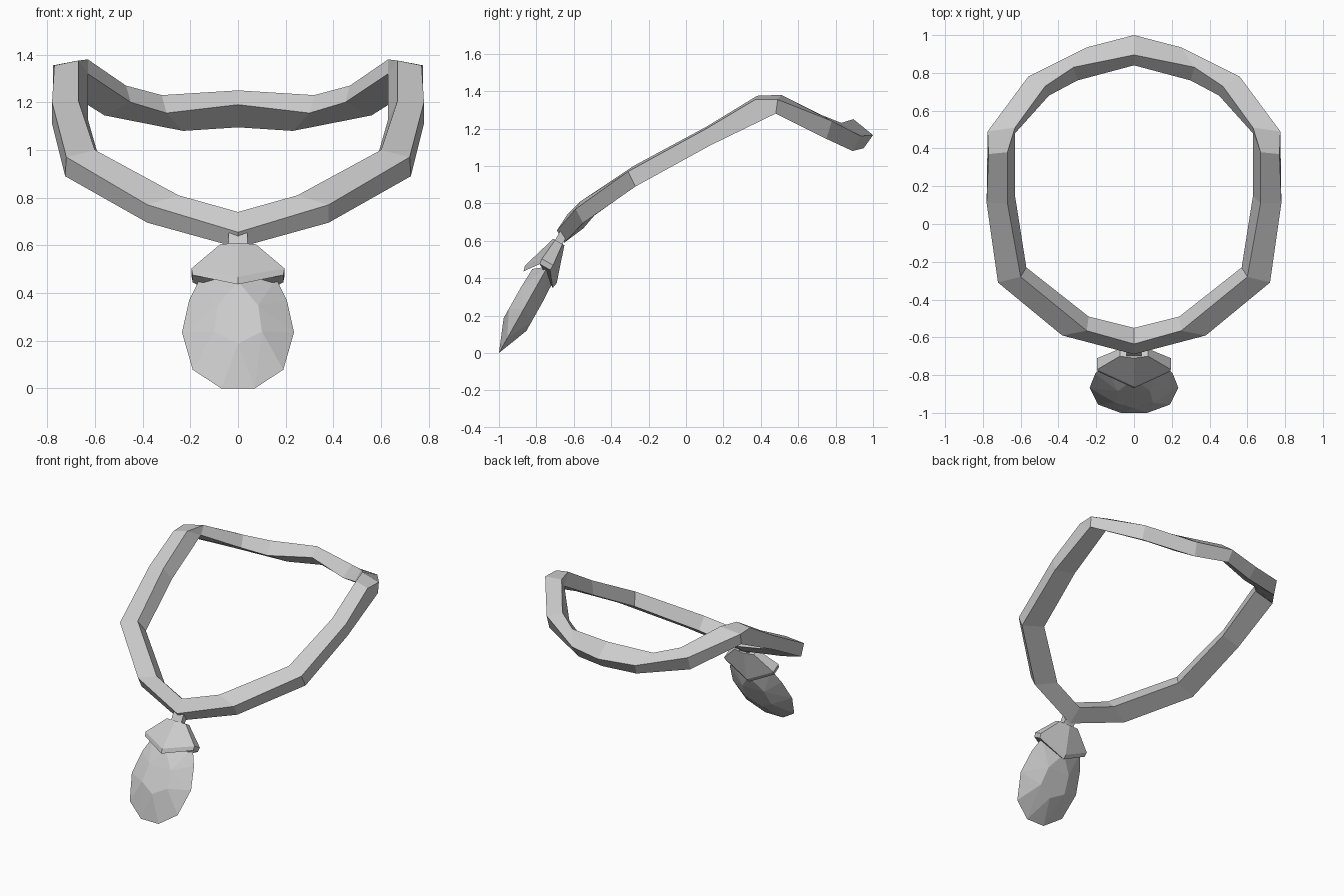
import bpy
import bmesh
from mathutils import Vector

# Remove only the default cube
default_cube = bpy.data.objects.get("Cube")
if default_cube is not None:
    bpy.data.objects.remove(default_cube, do_unlink=True)

# Single flat colour
grey = bpy.data.materials.new("plain grey")
grey.use_nodes = True
colour = (0.6, 0.6, 0.6, 1.0)
grey.diffuse_color = colour
for node in grey.node_tree.nodes:
    if node.type == "BSDF_PRINCIPLED":
        node.inputs["Base Color"].default_value = colour


def finish(bm, name, mirrored=False):
    """Turn a bmesh into a flat shaded object with the grey material."""
    bmesh.ops.remove_doubles(bm, verts=bm.verts[:], dist=0.001)
    bmesh.ops.recalc_face_normals(bm, faces=bm.faces[:])
    mesh = bpy.data.meshes.new(name)
    bm.to_mesh(mesh)
    bm.free()
    mesh.materials.append(grey)
    part = bpy.data.objects.new(name, mesh)
    bpy.context.collection.objects.link(part)
    if mirrored:
        mirror = part.modifiers.new("left right mirror", "MIRROR")
        mirror.use_axis[0] = True
        mirror.use_clip = True
        mirror.merge_threshold = 0.002
    return part


def loft(rings, name, closed_ends=True, mirrored=False):
    """Skin a list of equally sized closed rings."""
    bm = bmesh.new()
    rows = [[bm.verts.new(point) for point in ring] for ring in rings]
    count = len(rows[0])
    for row, following in zip(rows, rows[1:]):
        for i in range(count):
            j = (i + 1) % count
            bm.faces.new((row[i], row[j], following[j], following[i]))
    if closed_ends:
        bm.faces.new(rows[0])
        bm.faces.new(rows[-1])
    return finish(bm, name, mirrored)


def hang(x, along, out):
    """Point in the pendant's tilted frame, measured up from its tip."""
    tip = Vector((x, -1, 0))
    up_axis = Vector((0, 0.49, 0.87))
    front_axis = Vector((0, -0.87, 0.49))
    return tip + up_axis * along + front_axis * out


def both_sides(points):
    """Repeat points on the other side of the centre line."""
    return points + [(-x, a, o) for x, a, o in points if x > 0]


# Band: four corner rails of the left half, from front centre to back centre
top_rail = [(0, -.635, .74), (.25, -.565, .81), (.6, -.28, 1), (.67, .11, 1.21),
            (.67, .38, 1.375), (.63, .51, 1.38), (.47, .73, 1.27),
            (.32, .83, 1.23), (0, .895, 1.25)]
outer_rail = [(0, -.69, .655), (.38, -.59, .77), (.72, -.31, .97), (.78, .11, 1.2),
              (.77, .37, 1.355), (.775, .49, 1.355), (.56, .78, 1.24),
              (.25, .935, 1.16), (0, 1, 1.165)]
lower_rail = [(0, -.65, .59), (.38, -.55, .695), (.725, -.27, .89), (.78, .13, 1.11),
              (.775, .48, 1.28), (.775, .48, 1.28), (.56, .75, 1.145),
              (.23, .89, 1.08), (0, .95, 1.095)]
inner_rail = [(0, -.55, .665), (.24, -.49, .735), (.57, -.23, .92), (.63, .15, 1.13),
              (.63, .48, 1.32), (.63, .48, 1.32), (.45, .68, 1.2),
              (.3, .76, 1.155), (0, .84, 1.19)]
band_rings = list(zip(top_rail, outer_rail, lower_rail, inner_rail))
loft(band_rings, "neck_band", closed_ends=False, mirrored=True)

# Small link between the band and the pendant
link_rings = []
for along, half_width in ((0.73, 0.04), (0.66, 0.04)):
    link_rings.append([hang(half_width, along, 0.035), hang(-half_width, along, 0.035),
                       hang(-half_width, along, -0.01), hang(half_width, along, -0.01)])
loft(link_rings, "pendant_link")


def cap_ring(half_width, front, front_side, back_side, back, side_along, mid_along):
    """Six sided ring whose sides can rise above its front and back."""
    return [hang(0, mid_along, front),
            hang(half_width, side_along, front_side),
            hang(half_width, side_along, back_side),
            hang(0, mid_along, back),
            hang(-half_width, side_along, back_side),
            hang(-half_width, side_along, front_side)]


# Flared cap with a thin lip
crown = cap_ring(0.075, 0.047, 0.035, -0.01, -0.022, 0.675, 0.675)
rim = cap_ring(0.195, 0.108, 0.047, -0.022, -0.086, 0.552, 0.477)
lip = cap_ring(0.19, 0.1, 0.043, -0.02, -0.08, 0.522, 0.445)
loft([crown, rim, lip], "pendant_cap")

# Faceted gem: a flat outline with matching raised facets front and back
outline = both_sides([(.07, 0, 0), (.19, .09, 0), (.235, .27, 0),
                      (.205, .425, 0), (.16, .53, 0)])
facet = both_sides([(0, .175, .07), (.1, .235, .07),
                    (.085, .36, .07), (0, .48, .065)])
back_facet = [(x, along, -out) for x, along, out in facet]
gem = bmesh.new()
for point in outline + facet + back_facet:
    gem.verts.new(hang(*point))
bmesh.ops.convex_hull(gem, input=gem.verts[:])
finish(gem, "pendant_gem")
